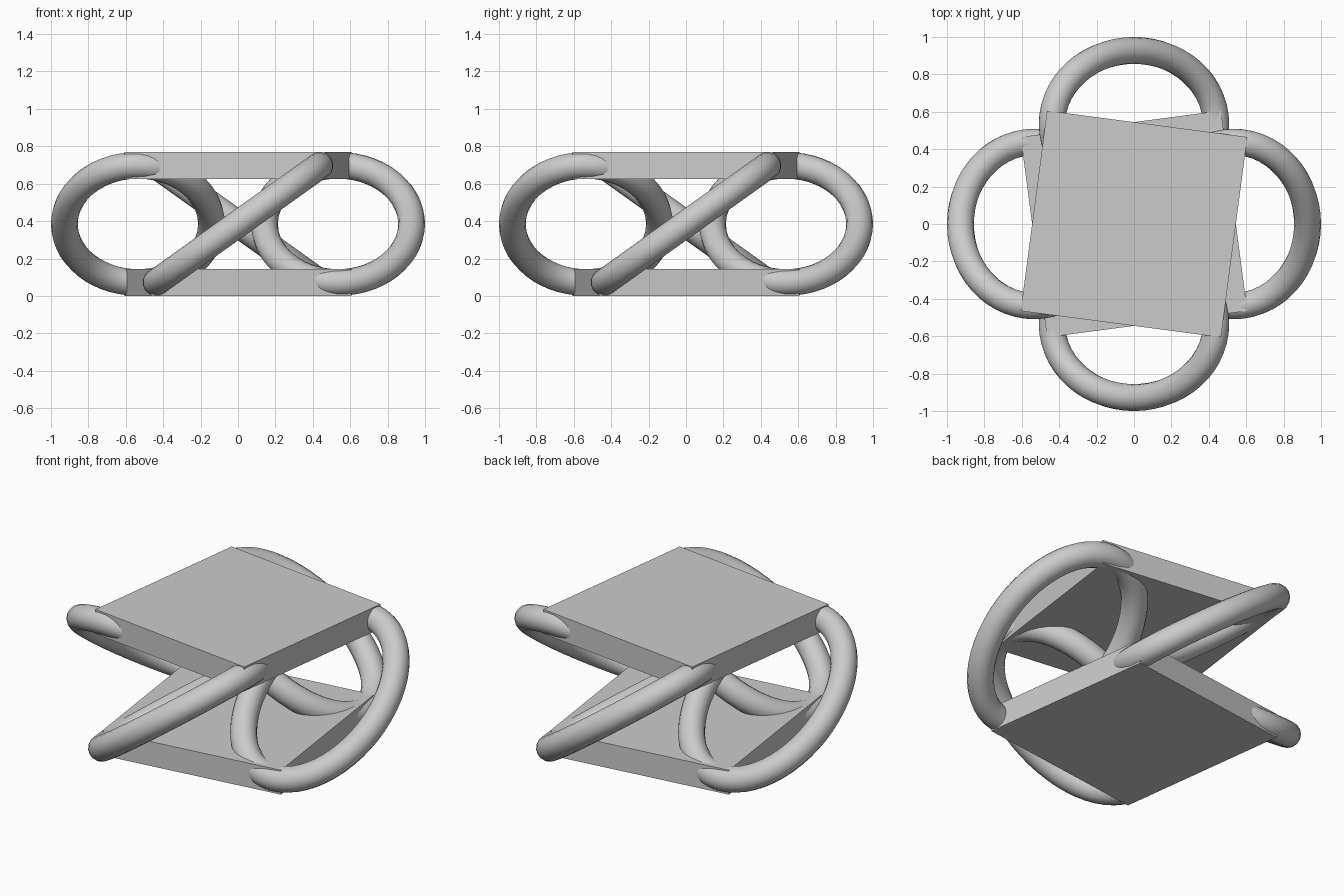
import bpy
import bmesh
from math import sin, cos, pi, radians, hypot
from mathutils import Matrix, Vector

cube = bpy.data.objects.get("Cube")
if cube:
    bpy.data.objects.remove(cube, do_unlink=True)

grey = bpy.data.materials.new("mid_grey")
grey.use_nodes = True
grey.diffuse_color = (0.6, 0.6, 0.6, 1)
grey.node_tree.nodes["Principled BSDF"].inputs["Base Color"].default_value = (0.6, 0.6, 0.6, 1)

HEIGHT, TUBE = 0.77, 0.072
RISE, REACH, DEPTH = HEIGHT / 2 - TUBE, 0.438, 0.393


def finish(name, bm):
    mesh = bpy.data.meshes.new(name)
    bmesh.ops.recalc_face_normals(bm, faces=bm.faces)
    bm.to_mesh(mesh)
    bm.free()
    obj = bpy.data.objects.new(name, mesh)
    bpy.context.collection.objects.link(obj)
    mesh.materials.append(grey)
    bpy.ops.object.select_all(action="DESELECT")
    obj.select_set(True)
    bpy.context.view_layer.objects.active = obj
    bpy.ops.object.shade_smooth_by_angle(angle=radians(35))
    return obj


def ring(name, turn, segments=56, sides=16):
    """Oval tube ring, sloping from one plate to the other."""
    bm = bmesh.new()
    long_axis = Vector((REACH, 0, RISE)).normalized()
    short_axis = Vector((0, 1, 0))
    normal = long_axis.cross(short_axis)
    a, b = hypot(REACH, RISE), DEPTH
    loops = []
    for i in range(segments):
        t = 2 * pi * i / segments
        centre = long_axis * a * cos(t) + short_axis * b * sin(t)
        out = (long_axis * b * cos(t) + short_axis * a * sin(t)).normalized()
        loops.append([bm.verts.new(centre + TUBE * (out * cos(s) + normal * sin(s)))
                      for s in (2 * pi * j / sides for j in range(sides))])
    for i in range(segments):
        p, q = loops[i], loops[(i + 1) % segments]
        for j in range(sides):
            k = (j + 1) % sides
            bm.faces.new((p[j], p[k], q[k], q[j]))
    place = Matrix.Rotation(turn, 4, "Z") @ Matrix.Translation((0, -0.535, HEIGHT / 2))
    bm.transform(place)
    return finish(name, bm)


def plate(name, z, turn):
    """Square slab twisted about the vertical axis."""
    bm = bmesh.new()
    bmesh.ops.create_cube(bm, size=1)
    bm.transform(Matrix.Translation((0, 0, z)) @ Matrix.Rotation(turn, 4, "Z")
                 @ Matrix.Diagonal((1.08, 1.08, 2 * TUBE, 1)))
    return finish(name, bm)


# Four linking rings
for i, side in enumerate(("front", "right_hand", "back", "left_hand")):
    ring(side + "_ring", i * pi / 2)

# Twisted top and bottom plates
plate("top_plate", HEIGHT - TUBE, radians(-7.5))
plate("bottom_plate", TUBE, radians(7.5))
